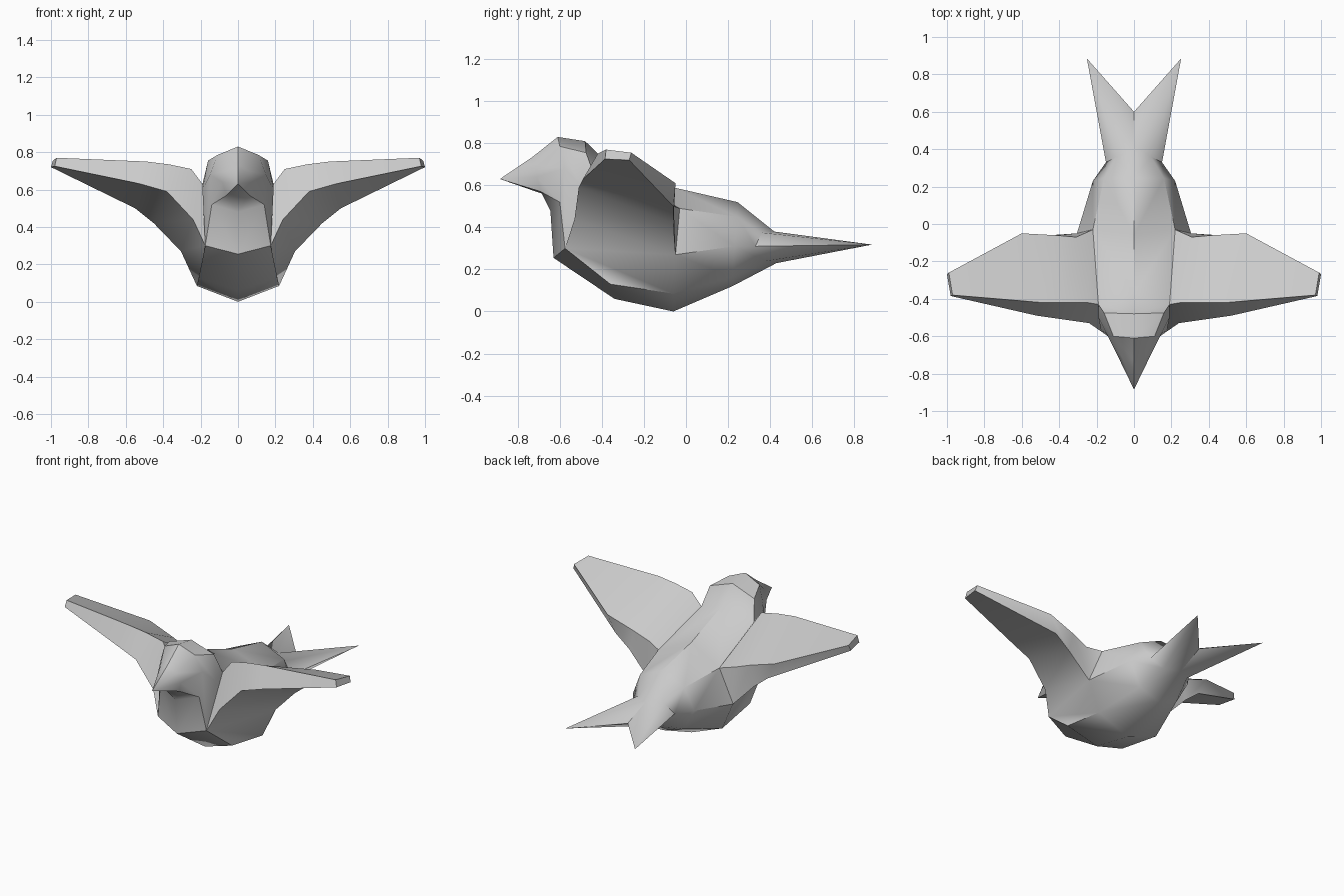
import bpy, bmesh

if "Cube" in bpy.data.objects:
    bpy.data.objects.remove(bpy.data.objects["Cube"])

bm = bmesh.new()


def ring(pts):
    return [bm.verts.new(p) for p in pts]


def bridge(a, b, closed):
    """Skin two rings of vertices."""
    n = len(a)
    for i in range(n if closed else n - 1):
        j = (i + 1) % n
        bm.faces.new((a[i], a[j], b[j], b[i]))


# Body: half rings from head to rump (crown, shoulder, side, flank, keel)
body = [ring(r) for r in [
    [(0, -.73, .735), (.06, -.72, .70), (.085, -.71, .64), (.06, -.69, .57), (0, -.67, .555)],
    [(0, -.61, .83), (.11, -.60, .785), (.15, -.58, .68), (.14, -.60, .52), (0, -.645, .48)],
    [(0, -.48, .81), (.16, -.475, .755), (.19, -.50, .60), (.175, -.575, .30), (0, -.63, .255)],
    [(0, -.37, .705), (.19, -.43, .63), (.21, -.42, .36), (.21, -.36, .13), (0, -.34, .06)],
    [(0, -.06, .59), (.22, -.03, .49), (.305, -.05, .27), (.22, -.06, .085), (0, -.06, 0)],
    [(0, .245, .52), (.16, .245, .45), (.22, .23, .31), (.14, .22, .165), (0, .22, .12)],
    [(0, .42, .38), (.09, .36, .375), (.15, .33, .31), (.09, .38, .24), (0, .43, .23)],
]]
for a, b in zip(body, body[1:]):
    bridge(a, b, False)

# Beak: fan from the first ring to the tip
tip = bm.verts.new((0, -.885, .63))
for a, b in zip(body[0], body[0][1:]):
    bm.faces.new((tip, a, b))

# Forked tail: fan from the last ring to each point, with a notch between
point = bm.verts.new((.252, .885, .318))
notch = bm.verts.new((0, .60, .31))
end = body[-1]
for a, b in zip(end, end[1:]):
    bm.faces.new((point, a, b))
bm.faces.new((end[0], point, notch))
bm.faces.new((end[-1], point, notch))

# Open the side for the wing root and trim around the opening
neck, chest, waist = body[2:5]
bm.verts.remove(chest[2])
bm.faces.new((neck[1], neck[2], chest[1]))
bm.faces.new((neck[2], neck[3], chest[1]))
bm.faces.new((neck[3], chest[3], waist[3]))

# Wing: stations (leading top, leading bottom, trailing bottom, trailing top)
wing = [ring(r) for r in [
    [(.37, -.42, .735), (.38, -.51, .59), (.45, -.06, .42), (.42, -.06, .55)],
    [(.49, -.42, .75), (.52, -.49, .63), (.55, -.06, .50), (.60, -.05, .61)],
    [(.97, -.38, .77), (.98, -.385, .725), (1.0, -.27, .72), (.99, -.26, .755)],
]]
lt, lb, tt = ring([(.25, -.42, .71), (.24, -.53, .44), (.31, -.07, .505)])
wing.insert(0, [lt, lb, waist[2], tt])
for a, b in zip(wing, wing[1:]):
    bridge(a, b, True)
bm.faces.new(wing[-1])

# Wing root welded to the body
bm.faces.new((chest[1], neck[3], lb, lt))
bm.faces.new((neck[3], waist[3], waist[2], lb))
bm.faces.new((waist[1], tt, waist[2]))
bm.faces.new((waist[1], chest[1], lt, tt))

# Mirror to the left side and shade
bmesh.ops.mirror(bm, geom=bm.verts[:] + bm.edges[:] + bm.faces[:],
                 axis='X', merge_dist=0.001)
bmesh.ops.remove_doubles(bm, verts=bm.verts[:], dist=0.0005)
bmesh.ops.recalc_face_normals(bm, faces=bm.faces[:])
me = bpy.data.meshes.new("bird")
bm.to_mesh(me)
bm.free()
bird = bpy.data.objects.new("bird", me)
bpy.context.collection.objects.link(bird)
bpy.context.view_layer.objects.active = bird
bird.select_set(True)
bpy.ops.object.shade_smooth_by_angle(angle=0.75)
